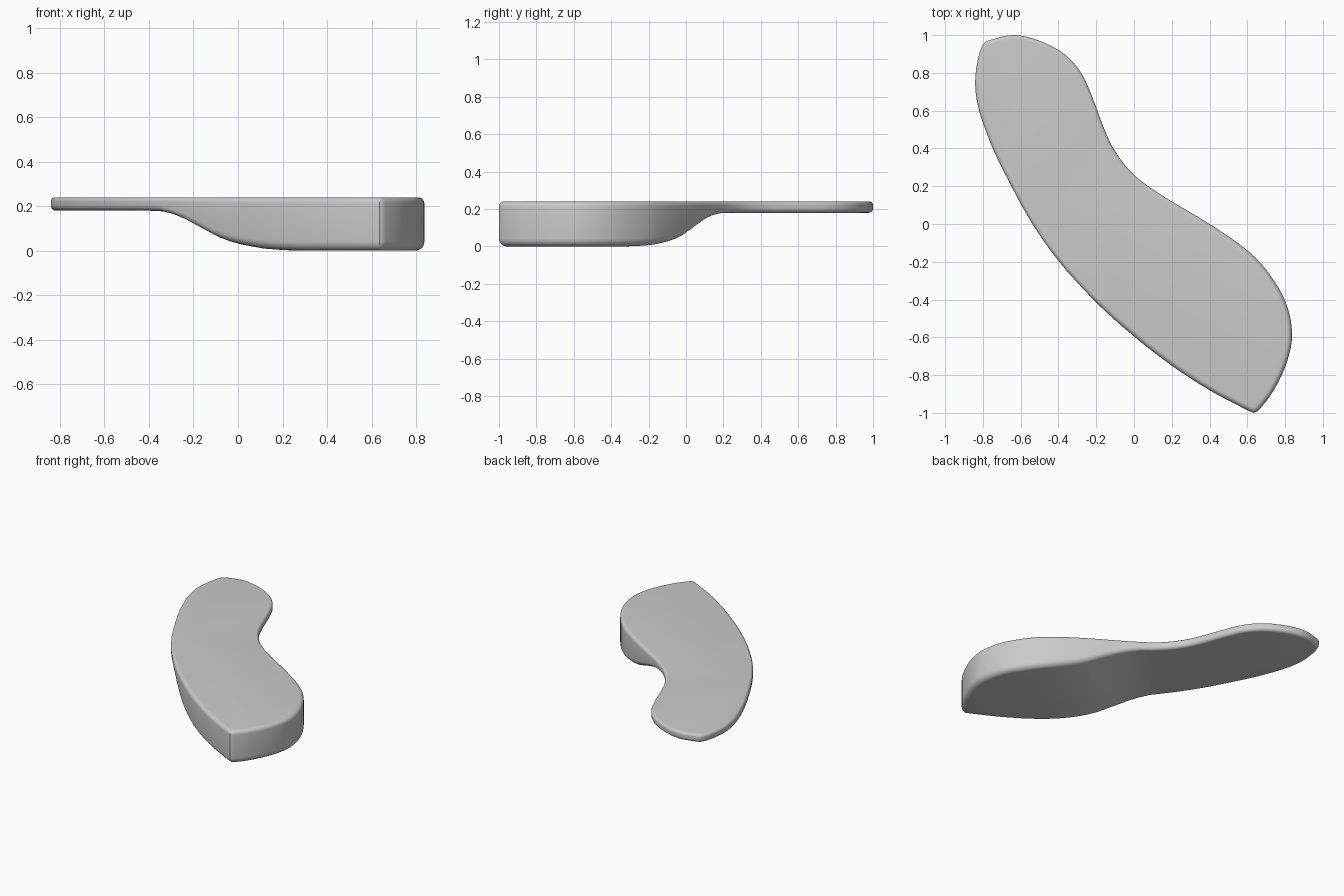
import bpy, bmesh, math
from mathutils import Vector

if "Cube" in bpy.data.objects:
    bpy.data.objects.remove(bpy.data.objects["Cube"])

TOP = 0.24

# Plan outline, clockwise from the pointed corner
outline = [(.635, -1), (.59, -.98), (.4, -.88), (.2, -.75), (0, -.595), (-.2, -.415),
           (-.4, -.195), (-.55, .02), (-.68, .26), (-.76, .43), (-.825, .62), (-.84, .78),
           (-.805, .94), (-.74, .98), (-.63, 1), (-.5, .97), (-.37, .9), (-.28, .8),
           (-.22, .67), (-.16, .51), (-.1, .385), (0, .26), (.15, .15), (.4, 0), (.6, -.14),
           (.72, -.27), (.805, -.42), (.837, -.58), (.81, -.73), (.74, -.88), (.665, -.98)]
# Underside height along the diagonal d = x - y
under = [(-9, .18), (-.25, .18), (-.1, .177), (.01, .163), (.12, .14), (.22, .112),
         (.4, .06), (.5, .04), (.6, .025), (.75, .01), (.9, .003), (1.05, 0), (9, 0)]


def underside(d):
    for (a, za), (b, zb) in zip(under, under[1:]):
        if d <= b:
            return za + (zb - za) * (d - a) / (b - a)
    return 0


def spline(pts, n=4):
    pts = [Vector(p) for p in pts] + [Vector(pts[0])]
    ext = [2 * pts[0] - pts[1]] + pts + [2 * pts[-1] - pts[-2]]
    res = []
    for p0, p1, p2, p3 in zip(ext, ext[1:], ext[2:], ext[3:]):
        for i in range(n):
            t = i / n
            res.append(.5 * (2 * p1 + (p2 - p0) * t + (2 * p0 - 5 * p1 + 4 * p2 - p3) * t * t
                             + (3 * p1 - p0 - 3 * p2 + p3) * t ** 3))
    return res


path = spline(outline)
count = len(path)
inward = []
for i, p in enumerate(path):
    a = (p - path[i - 1]).normalized()
    b = (path[(i + 1) % count] - p).normalized()
    na, nb = Vector((a.y, -a.x)), Vector((b.y, -b.x))
    m = (na + nb).normalized()
    inward.append(m / max(m.dot(na), .5))

# Rounded wall: rings from the flat underside up to the flat top
bm = bmesh.new()
STEPS = 6
rings = []
for side in (0, 1):
    for k in range(STEPS + 1):
        ang = math.pi / 2 * k / STEPS
        ring = []
        for p, nrm in zip(path, inward):
            thick = 1 - underside(p.x - p.y) / .18
            r = (.024 + .018 * thick) if side == 0 else (.02 + .008 * thick)
            if side == 0:
                inset, z = r * (1 - math.sin(ang)), r * (1 - math.cos(ang))
            else:
                inset, z = r * (1 - math.cos(ang)), TOP - r * (1 - math.sin(ang))
            q = p + nrm * inset
            ring.append(bm.verts.new((q.x, q.y, z)))
        rings.append(ring)
for lo, hi in zip(rings, rings[1:]):
    for i in range(count):
        j = (i + 1) % count
        bm.faces.new((lo[i], lo[j], hi[j], hi[i]))
bm.faces.new(rings[-1])
bottom = bm.faces.new(rings[0])

# Slice the underside into diagonal strips, then lift it into the step
strips = [bottom]
for i in range(27):
    d = -.3 + .055 * i
    geom = set(strips)
    for f in strips:
        geom.update(f.edges, f.verts)
    out = bmesh.ops.bisect_plane(bm, geom=list(geom), plane_co=(d, 0, 0),
                                 plane_no=(1, -1, 0), dist=1e-5)
    strips = [g for g in out["geom"] if isinstance(g, bmesh.types.BMFace)]
for v in bm.verts:
    if v.co.z < .1:
        v.co.z += underside(v.co.x - v.co.y)
bmesh.ops.recalc_face_normals(bm, faces=bm.faces)

mesh = bpy.data.meshes.new("stepped_curved_pad")
bm.to_mesh(mesh)
bm.free()
pad = bpy.data.objects.new("stepped_curved_pad", mesh)
bpy.context.collection.objects.link(pad)
bpy.context.view_layer.objects.active = pad
pad.select_set(True)
bpy.ops.object.shade_smooth_by_angle(angle=math.radians(40))
